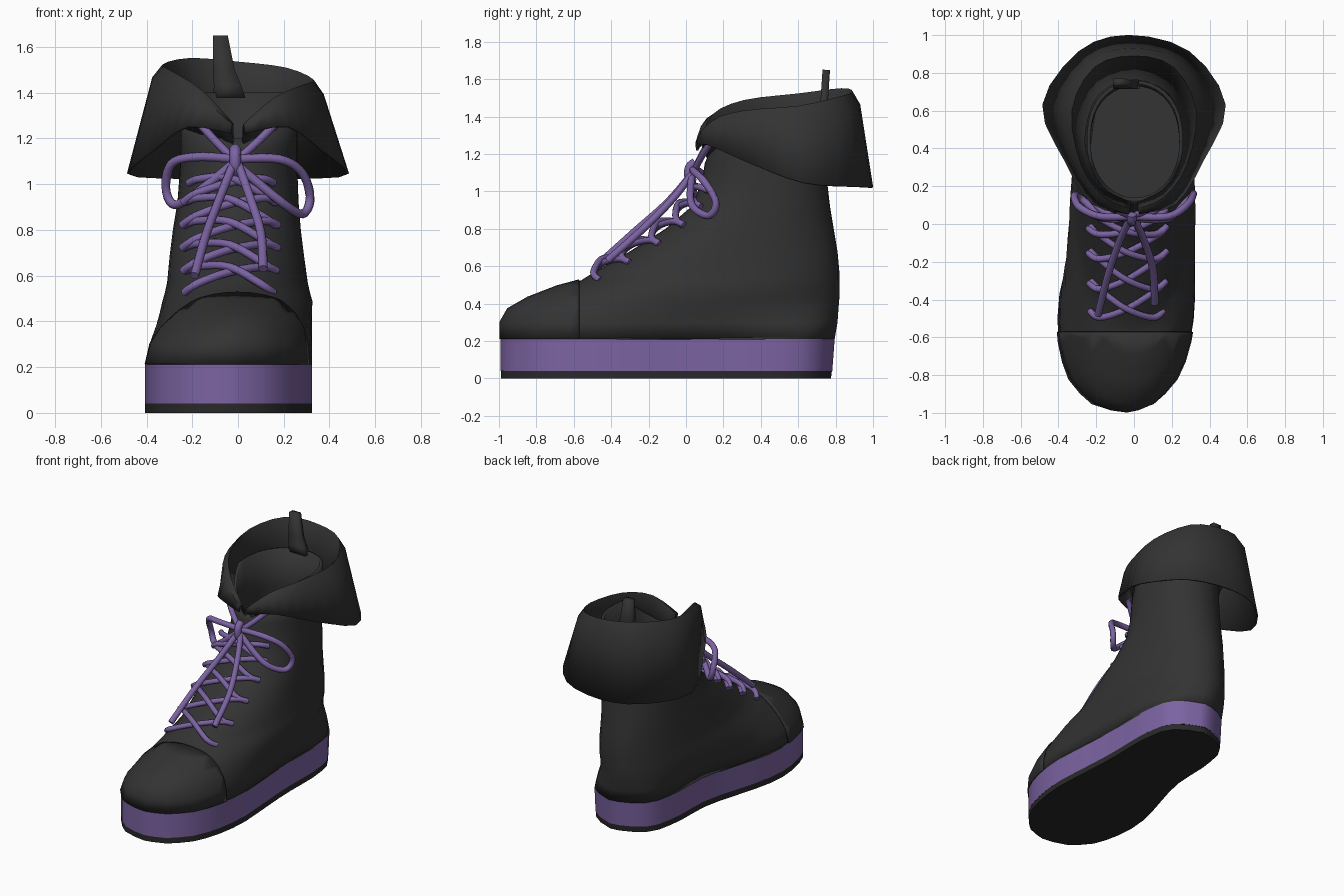
import bpy, bmesh, math
from mathutils import Vector

if "Cube" in bpy.data.objects:
    bpy.data.objects.remove(bpy.data.objects["Cube"])


def material(name, rgb):
    m = bpy.data.materials.new(name)
    m.diffuse_color = (*rgb, 1)
    m.use_nodes = True
    m.node_tree.nodes["Principled BSDF"].inputs["Base Color"].default_value = m.diffuse_color
    return m


LEATHER = material("charcoal leather", (0.033, 0.033, 0.033))
RUBBER = material("black rubber", (0.022, 0.022, 0.022))
PURPLE = material("purple", (0.2, 0.125, 0.36))


def add_object(name, bm, mat, angle=40):
    bmesh.ops.recalc_face_normals(bm, faces=bm.faces)
    me = bpy.data.meshes.new(name)
    bm.to_mesh(me)
    bm.free()
    me.materials.append(mat)
    ob = bpy.data.objects.new(name, me)
    bpy.context.collection.objects.link(ob)
    bpy.ops.object.select_all(action='DESELECT')
    ob.select_set(True)
    bpy.context.view_layer.objects.active = ob
    bpy.ops.object.shade_smooth_by_angle(angle=math.radians(angle))
    return ob


def loft(rows, closed=True, bottom=False, top=False):
    bm = bmesh.new()
    vs = [[bm.verts.new(p) for p in r] for r in rows]
    n = len(rows[0])
    for a, b in zip(vs, vs[1:]):
        for i in range(n if closed else n - 1):
            j = (i + 1) % n
            bm.faces.new((a[i], a[j], b[j], b[i]))
    if bottom:
        bm.faces.new(vs[0])
    if top:
        bm.faces.new(vs[-1])
    return bm


def solidify(ob, thickness, offset):
    m = ob.modifiers.new("thickness", 'SOLIDIFY')
    m.thickness, m.offset = thickness, offset


def lookup(table, y, col):
    for a, b in zip(table, table[1:]):
        if y <= b[0]:
            t = max(0, (y - a[0]) / (b[0] - a[0]))
            return a[col] + (b[col] - a[col]) * t
    return table[-1][col]


# Footprint: y, left x, right x
FOOT = [(-0.99, -0.06, -0.04), (-0.965, -0.20, 0.08), (-0.85, -0.33, 0.21),
        (-0.7, -0.385, 0.28), (-0.55, -0.408, 0.312), (-0.4, -0.40, 0.325),
        (-0.2, -0.355, 0.315), (0.0, -0.29, 0.30), (0.2, -0.25, 0.295),
        (0.4, -0.25, 0.30), (0.6, -0.225, 0.28), (0.72, -0.155, 0.21), (0.785, 0.01, 0.05)]
M = 20


def ring(z, yf, yb, xl=0, xr=0, yc=0, ell=0.0, top=False):
    """Horizontal slice: footprint blended with a two-part ellipse."""
    def point(s, side):
        y = yf + (yb - yf) * s
        fx = lookup(FOOT, -0.99 + 1.775 * s, 1 if side < 0 else 2)
        mid = (xl + xr) / 2
        d = (yc - y) / (yc - yf) if y < yc else (y - yc) / (yb - yc)
        w = max(0, 1 - abs(d) ** (2.1 if y < yc else 2.5)) ** 0.5
        ex = mid + ((xl if side < 0 else xr) - mid) * w
        zz = z - 0.2 * max(0, 1 - s * 3) if top else z
        return (fx + (ex - fx) * ell, y, zz)
    ss = [(1 - math.cos(math.pi * i / M)) / 2 for i in range(M + 1)]
    return [point(s, 1) for s in ss] + [point(s, -1) for s in reversed(ss[1:-1])]


# Sole: black tread, purple band and the insole seen through the opening
add_object("outsole", loft([ring(0, -0.99, 0.775), ring(0.04, -0.99, 0.78)], bottom=True), RUBBER)
add_object("midsole_band", loft([ring(0.04, -0.993, 0.782), ring(0.212, -0.993, 0.795)]), PURPLE)
add_object("insole", loft([ring(0.205, -0.98, 0.785), ring(0.22, -0.98, 0.785)], top=True), LEATHER)

# Upper: z, front y, back y, left x, right x, widest y, ellipse blend
UPPER = [(0.212, -0.99, 0.795, -0.4, 0.32, -0.3, 0),
         (0.3, -0.99, 0.81, -0.375, 0.325, -0.25, 0.35),
         (0.37, -0.95, 0.815, -0.36, 0.325, -0.15, 0.75),
         (0.43, -0.845, 0.82, -0.345, 0.325, -0.05, 0.95),
         (0.49, -0.69, 0.82, -0.33, 0.325, 0.05, 1),
         (0.525, -0.56, 0.82, -0.32, 0.315, 0.1, 1),
         (0.57, -0.49, 0.82, -0.31, 0.305, 0.15, 1),
         (0.68, -0.3, 0.81, -0.30, 0.29, 0.2, 1),
         (0.8, -0.11, 0.79, -0.285, 0.275, 0.3, 1),
         (0.92, 0.03, 0.77, -0.265, 0.265, 0.38, 1),
         (1.05, 0.085, 0.755, -0.255, 0.26, 0.41, 1),
         (1.15, 0.10, 0.75, -0.25, 0.26, 0.42, 1)]
rows = [ring(*u) for u in UPPER] + [ring(1.4, 0.12, 0.76, -0.25, 0.26, 0.43, 1, True)]


def upper_mesh(cap_only):
    bm = loft(rows)
    bmesh.ops.bisect_plane(bm, geom=bm.verts[:] + bm.edges[:] + bm.faces[:], plane_co=(0, -0.57, 0),
                           plane_no=(0, 1, 0), clear_outer=cap_only)
    bmesh.ops.triangulate(bm, faces=bm.faces[:], quad_method='FIXED')
    return bm


solidify(add_object("upper", upper_mesh(False), LEATHER), 0.02, -1)
# Toe cap: thin outer layer over the front of the upper
solidify(add_object("toe_cap", upper_mesh(True), LEATHER), 0.008, 1)


def smooth(pts, n):
    """Catmull-Rom through the points."""
    pts = [Vector(p) for p in pts]
    out = []
    for i in range(len(pts) - 1):
        a, b, c, d = pts[max(i - 1, 0)], pts[i], pts[i + 1], pts[min(i + 2, len(pts) - 1)]
        for k in range(n):
            t = k / n
            out.append(0.5 * (2 * b + (c - a) * t + (2 * a - 5 * b + 4 * c - d) * t * t
                              + (3 * b - a - 3 * c + d) * t ** 3))
    return out + [pts[-1]]


# Folded cuff: half rows from the front notch to the back, mirrored
INNER = [(0.02, 0.12, 1.17), (0.16, 0.19, 1.22), (0.25, 0.35, 1.25), (0.26, 0.5, 1.25),
         (0.19, 0.69, 1.28), (0, 0.77, 1.28)]
CREST = [(0.025, 0.08, 1.26), (0.16, 0.14, 1.39), (0.28, 0.31, 1.455), (0.33, 0.6, 1.485),
         (0.21, 0.83, 1.525), (0, 0.89, 1.53)]
HEM = [(0.03, 0.06, 1.22), (0.22, 0.11, 1.25), (0.365, 0.34, 1.15), (0.48, 0.63, 1.045),
       (0.29, 0.91, 1.025), (0.03, 0.995, 1.02)]
SHOULDER = []
for c, h in zip(CREST, HEM):
    p = Vector(c).lerp(Vector(h), 0.13)
    out = Vector((p.x, p.y - 0.45, 0)).normalized() * 0.022
    SHOULDER.append(tuple(p + out))


def cuff_row(half, tilt):
    full = [(-x, y, z) for x, y, z in half] + half[-2::-1]
    return [Vector((p.x, p.y, p.z - tilt * p.x)) for p in smooth(full, 3)]


cuff_rows = [cuff_row(INNER, 0), cuff_row(CREST, 0.1), cuff_row(SHOULDER, 0.1), cuff_row(HEM, 0)]
cuff = add_object("folded_cuff", loft(cuff_rows, closed=False), LEATHER, 60)
solidify(cuff, 0.012, 0)

# Pull tab at the back
tab = add_object("pull_tab", loft([[(-0.11, 0.735, 1.38), (0.03, 0.735, 1.38)],
                                   [(-0.105, 0.735, 1.43), (0.015, 0.735, 1.43)],
                                   [(-0.11, 0.74, 1.5), (-0.015, 0.74, 1.5)],
                                   [(-0.11, 0.75, 1.65), (-0.045, 0.75, 1.65)]], closed=False), LEATHER)
solidify(tab, 0.04, 0)


# Laces
def lace(name, pts, r=0.018):
    path = smooth(pts, 5)
    rings = []
    for i, p in enumerate(path):
        d = (path[min(i + 1, len(path) - 1)] - path[max(i - 1, 0)]).normalized()
        u = d.cross(Vector((0.1, -0.6, 0.8))).normalized()
        v = d.cross(u)
        rings.append([p + (u * math.cos(k * math.pi / 4) + v * math.sin(k * math.pi / 4)) * r
                      for k in range(8)])
    add_object(name, loft(rings, bottom=True, top=True), PURPLE, 60)


# Crossed rows: ridge y, ridge z, half width
ROWS = [(-0.51, 0.56, 0.185), (-0.36, 0.655, 0.19), (-0.2, 0.755, 0.195), (-0.07, 0.855, 0.195),
        (0.02, 0.955, 0.19), (0.06, 1.04, 0.175)]
for i, ((y0, z0, h0), (y1, z1, h1)) in enumerate(zip(ROWS, ROWS[1:])):
    for s, side in ((-1, "left"), (1, "right")):
        lift = 0.012 * s
        lace(f"cross_lace_{side}_{i}", [
            (-0.04 + s * (h0 + 0.01), y0 + 0.05, z0 - 0.035), (-0.04 + s * h0 * 0.75, y0 + 0.015, z0 + 0.005),
            (-0.04, (y0 + y1) / 2 - 0.015, (z0 + z1) / 2 + 0.02 + lift),
            (-0.03 - s * h1 * 0.75, y1 + 0.005, z1 - 0.015), (-0.03 - s * (h1 + 0.01), y1 + 0.06, z1 - 0.035)])

# Bow loops, hanging ends and strands running up under the cuff
lace("bow_loop_left", [(-0.01, 0.04, 1.11), (-0.18, 0.04, 1.12), (-0.29, 0.09, 1.09), (-0.315, 0.15, 0.98),
                       (-0.275, 0.13, 0.91), (-0.17, 0.05, 0.97), (-0.02, 0.03, 1.09)], 0.02)
lace("bow_loop_right", [(-0.01, 0.04, 1.11), (0.18, 0.04, 1.11), (0.28, 0.1, 1.05), (0.315, 0.16, 0.94),
                        (0.28, 0.12, 0.87), (0.18, 0.03, 0.93), (0.0, 0.03, 1.08)], 0.02)
lace("hanging_end_left", [(-0.02, 0.03, 1.09), (-0.08, -0.1, 0.94), (-0.14, -0.28, 0.78), (-0.19, -0.48, 0.6)], 0.02)
lace("hanging_end_right", [(0, 0.03, 1.09), (0.05, -0.08, 0.95), (0.1, -0.24, 0.79), (0.11, -0.42, 0.63)], 0.02)
lace("upper_strand_left", [(-0.01, 0.04, 1.1), (-0.1, 0.08, 1.19), (-0.19, 0.14, 1.29)])
lace("upper_strand_right", [(-0.01, 0.04, 1.1), (0.08, 0.08, 1.18), (0.16, 0.13, 1.26)])
lace("knot", [(-0.012, 0.05, 1.155), (-0.012, 0.02, 1.13), (-0.012, 0.015, 1.08), (-0.012, 0.04, 1.045)], 0.025)
